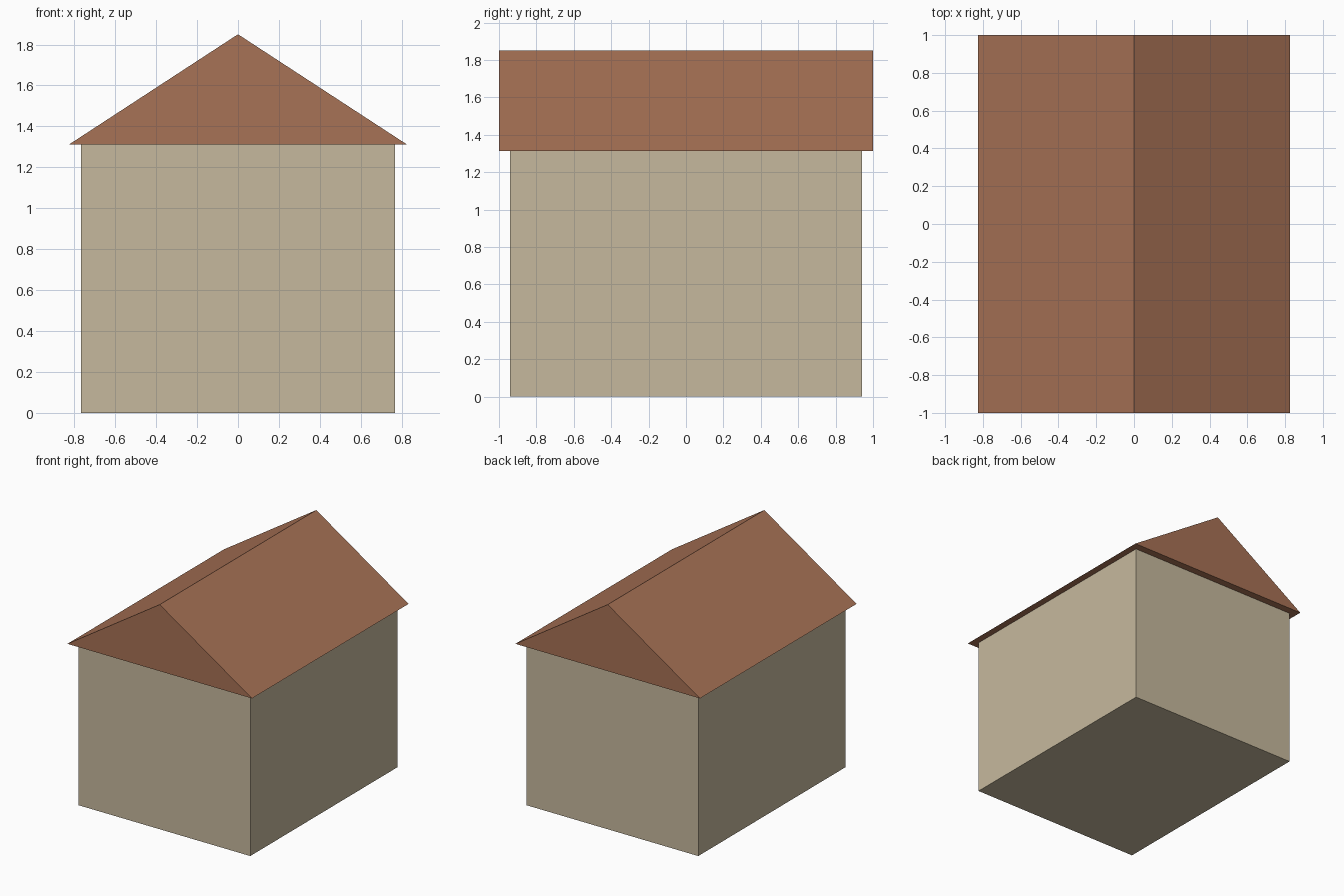
import bpy
import bmesh

if "Cube" in bpy.data.objects:
    bpy.data.objects.remove(bpy.data.objects["Cube"])

WALL_X, WALL_Y, WALL_H = 0.768, 0.94, 1.312
ROOF_X, ROOF_Y, RIDGE_Z = 0.825, 1.0, 1.85


def material(name, colour):
    mat = bpy.data.materials.new(name)
    mat.diffuse_color = (*colour, 1.0)
    mat.use_nodes = True
    mat.node_tree.nodes["Principled BSDF"].inputs["Base Color"].default_value = mat.diffuse_color
    return mat


def extrude_profile(name, profile, half_depth, mat):
    """Closed prism: an x-z profile extruded along y, centred on y = 0."""
    bm = bmesh.new()
    face = bm.faces.new([bm.verts.new((x, -half_depth, z)) for x, z in profile])
    result = bmesh.ops.extrude_face_region(bm, geom=[face], use_keep_orig=True)
    moved = [g for g in result["geom"] if isinstance(g, bmesh.types.BMVert)]
    bmesh.ops.translate(bm, verts=moved, vec=(0, 2 * half_depth, 0))
    bmesh.ops.recalc_face_normals(bm, faces=bm.faces)
    mesh = bpy.data.meshes.new(name)
    bm.to_mesh(mesh)
    bm.free()
    mesh.materials.append(mat)
    obj = bpy.data.objects.new(name, mesh)
    bpy.context.collection.objects.link(obj)
    return obj


# Plain box walls
extrude_profile(
    "walls",
    [(-WALL_X, 0), (WALL_X, 0), (WALL_X, WALL_H), (-WALL_X, WALL_H)],
    WALL_Y, material("plaster", (0.565, 0.485, 0.337)))

# Gabled roof with a flat underside, overhanging on all sides
extrude_profile(
    "roof",
    [(-ROOF_X, WALL_H), (ROOF_X, WALL_H), (0, RIDGE_Z)],
    ROOF_Y, material("roof_tile", (0.39, 0.168, 0.092)))
